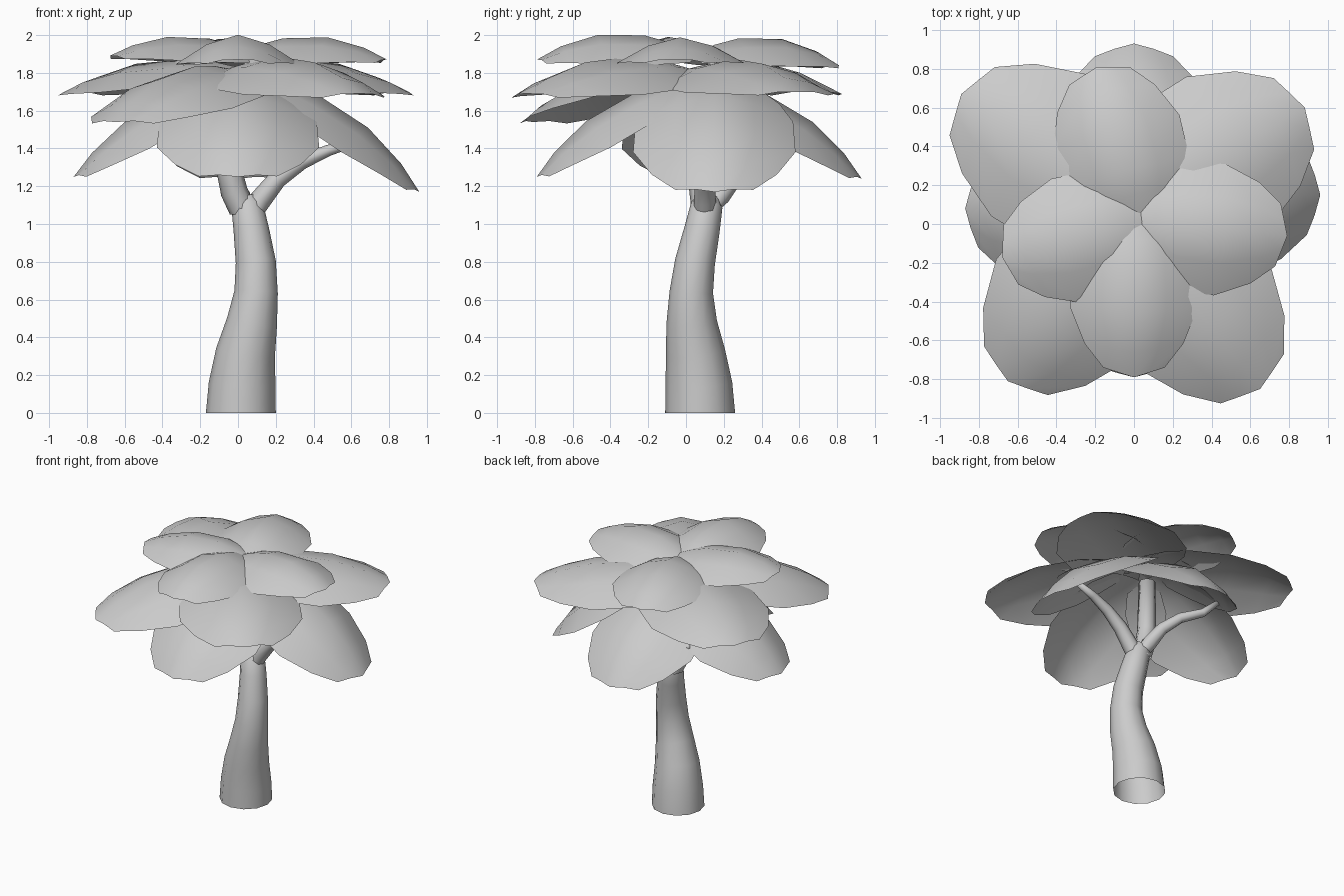
import bpy
import bmesh
from mathutils import Vector

cube = bpy.data.objects.get("Cube")
if cube:
    bpy.data.objects.remove(cube, do_unlink=True)

grey = bpy.data.materials.new("plain_grey")
grey.use_nodes = True
grey.diffuse_color = (0.6, 0.6, 0.6, 1)
grey.node_tree.nodes["Principled BSDF"].inputs["Base Color"].default_value = (0.6, 0.6, 0.6, 1)

UP = Vector((0, 0, 1))


def finish(bm, name):
    """Turn a bmesh into a smooth shaded object."""
    mesh = bpy.data.meshes.new(name)
    bm.to_mesh(mesh)
    bm.free()
    mesh.materials.append(grey)
    obj = bpy.data.objects.new(name, mesh)
    bpy.context.collection.objects.link(obj)
    mesh.shade_smooth()


def tube(name, path, sides, cap=False):
    """Tapered tube through (x, y, z, radius) stations, open at the bottom."""
    bm = bmesh.new()
    pts = [Vector(p[:3]) for p in path]
    rings = []
    for i, p in enumerate(pts):
        tangent = pts[min(i + 1, len(pts) - 1)] - pts[max(i - 1, 0)]
        turn = UP.rotation_difference(UP if i == 0 else tangent.normalized()).to_matrix()
        ring = bmesh.ops.create_circle(bm, segments=sides, radius=path[i][3])["verts"]
        for v in ring:
            v.co = turn @ v.co + p
        rings.append(ring)
    for low, high in zip(rings, rings[1:]):
        for k in range(sides):
            j = (k + 1) % sides
            bm.faces.new((low[k], low[j], high[j], high[k]))
    if cap:
        bm.faces.new(rings[-1])
    bmesh.ops.recalc_face_normals(bm, faces=bm.faces)
    finish(bm, name)


# Outline of a leaf: (distance along, share of the half width)
OUTLINE = [(0, 0.5), (0.13, 0.8), (0.28, 0.97), (0.56, 1.0), (0.79, 0.77), (0.94, 0.48)]


def leaf(name, root, tip, half, bend, droop):
    """Thin leaf, arched along its length and across its width, with a blunt point."""
    root, tip = Vector(root), Vector(tip)
    axis = tip - root
    side = axis.cross(UP).normalized()
    normal = side.cross(axis).normalized()
    bm = bmesh.new()
    rows = []
    for t, w in OUTLINE:
        row = []
        for v in (-1, -0.5, 0, 0.5, 1):
            u = w * v
            reach = t * (1 + 0.064 * (1 - abs(v)))
            lift = 4 * bend * reach * (1 - reach) - droop * abs(u) ** 1.6
            row.append(bm.verts.new(root + axis * reach + side * half * u + normal * lift))
        rows.append(row)
    for a, b in zip(rows, rows[1:]):
        for k in range(4):
            bm.faces.new((a[k], a[k + 1], b[k + 1], b[k]))
    bm.normal_update()
    if sum(f.normal.z for f in bm.faces) < 0:
        bmesh.ops.reverse_faces(bm, faces=bm.faces)
    finish(bm, name)


# Trunk with its double bend
tube("trunk", [(0.015, 0.075, 0, 0.185), (0.022, 0.068, 0.15, 0.177),
               (0.04, 0.05, 0.32, 0.157), (0.074, 0.03, 0.48, 0.134),
               (0.096, 0.028, 0.64, 0.115), (0.094, 0.048, 0.8, 0.106),
               (0.07, 0.085, 0.97, 0.094), (0.048, 0.11, 1.1, 0.084),
               (0.035, 0.115, 1.14, 0.06)], 12)

# Branches reaching into the crown
tube("left_branch", [(0.06, 0.1, 1.03, 0.06), (0.12, 0.1, 1.13, 0.058),
                     (0.21, 0.1, 1.24, 0.05), (0.34, 0.11, 1.33, 0.04),
                     (0.48, 0.12, 1.39, 0.03), (0.62, 0.13, 1.43, 0.02)], 8, True)
tube("back_branch", [(0.04, 0.11, 1.07, 0.06), (0.01, 0.18, 1.15, 0.055),
                     (-0.04, 0.26, 1.25, 0.045), (-0.13, 0.35, 1.33, 0.037),
                     (-0.26, 0.44, 1.38, 0.03), (-0.36, 0.48, 1.48, 0.02)], 8, True)
tube("upright_branch", [(0.035, 0.11, 1.05, 0.078), (-0.02, 0.09, 1.17, 0.072),
                        (-0.055, 0.07, 1.32, 0.066), (-0.07, 0.06, 1.72, 0.06)], 8, True)

# Top ring of leaves
leaf("top_leaf_front", (0, 0.03, 1.91), (0, -0.79, 1.87), 0.33, 0.12, 0.16)
leaf("top_leaf_back", (0.03, 0.04, 1.9), (-0.19, 0.81, 1.84), 0.34, 0.12, 0.15)
leaf("top_leaf_right", (0.08, 0.02, 1.9), (-0.68, -0.17, 1.89), 0.33, 0.1, 0.13)
leaf("top_leaf_left", (0, 0.01, 1.9), (0.79, -0.06, 1.87), 0.34, 0.11, 0.14)

# Middle ring of leaves, on the diagonals
leaf("middle_leaf_front_left", (0.02, -0.04, 1.84), (0.65, -0.85, 1.69), 0.43, 0.11, 0.18)
leaf("middle_leaf_front_right", (-0.03, 0, 1.82), (-0.65, -0.81, 1.54), 0.43, 0.12, 0.17)
leaf("middle_leaf_back_left", (0, 0.1, 1.83), (0.88, 0.6, 1.7), 0.44, 0.1, 0.16)
leaf("middle_leaf_back_right", (0, 0.08, 1.83), (-0.89, 0.67, 1.7), 0.44, 0.1, 0.16)

# Lower ring of hanging leaves
leaf("lower_leaf_front", (0, 0, 1.76), (0, -0.79, 1.25), 0.43, 0.11, 0.19)
leaf("lower_leaf_back", (0, 0.15, 1.76), (0, 0.93, 1.24), 0.42, 0.11, 0.19)
leaf("lower_leaf_left", (0.12, 0.15, 1.78), (0.96, 0.15, 1.17), 0.43, 0.12, 0.19)
leaf("lower_leaf_right", (-0.08, 0.08, 1.76), (-0.87, 0.08, 1.25), 0.42, 0.1, 0.19)
